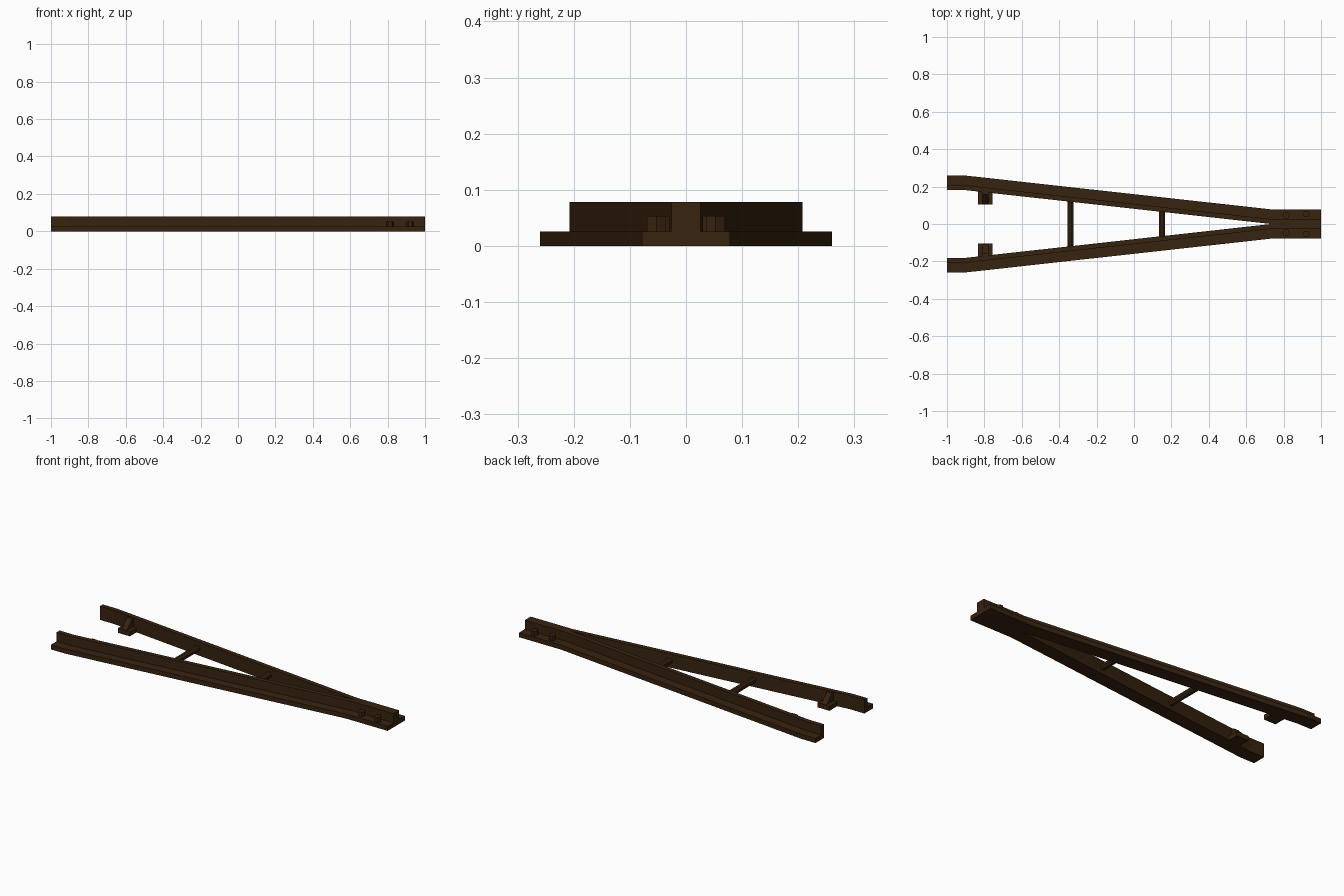
import bpy, bmesh, math

if "Cube" in bpy.data.objects:
    bpy.data.objects.remove(bpy.data.objects["Cube"])

# Single dark brown colour
brown = bpy.data.materials.new("dark_brown_iron")
brown.diffuse_color = (0.038, 0.017, 0.0052, 1)
brown.use_nodes = True
brown.node_tree.nodes["Principled BSDF"].inputs["Base Color"].default_value = brown.diffuse_color


def make_object(name, bm):
    bmesh.ops.recalc_face_normals(bm, faces=bm.faces)
    mesh = bpy.data.meshes.new(name)
    bm.to_mesh(mesh)
    bm.free()
    mesh.materials.append(brown)
    ob = bpy.data.objects.new(name, mesh)
    bpy.context.collection.objects.link(ob)
    return ob


def loft(name, rings):
    """Skin a list of closed rings and cap both ends."""
    bm = bmesh.new()
    rows = [[bm.verts.new(p) for p in ring] for ring in rings]
    n = len(rows[0])
    for a, b in zip(rows, rows[1:]):
        for i in range(n):
            j = (i + 1) % n
            bm.faces.new((a[i], a[j], b[j], b[i]))
    bm.faces.new(rows[0])
    bm.faces.new(rows[-1])
    return make_object(name, bm)


FLANGE, TOP = 0.026, 0.078
# L-shaped angle iron section (offset from inner face, height)
section = [(0, 0), (0.078, 0), (0.078, FLANGE), (0.026, FLANGE), (0.026, TOP), (0, TOP)]
# Inner edge of each rail: (x, y)
path = [(-1, 0.182), (-0.91, 0.182), (0.735, 0), (1, 0)]


def inner_y(x):
    return 0.182 * (0.735 - x) / (0.735 + 0.91)


for side, s in (("left", 1), ("right", -1)):
    # Side rail
    loft(side + "_rail", [[(x, s * (y + dy), z) for dy, z in section] for x, y in path])

    # Inner bracket: base plate with a sloped gusset
    yb = inner_y(-0.795) + 0.01
    def slab(name, x0, x1, prof):
        loft(name, [[(x, s * y, z) for y, z in prof] for x in (x0, x1)])
    slab(side + "_bracket_plate", -0.833, -0.757,
         [(0.105, 0), (yb, 0), (yb, FLANGE), (0.105, FLANGE)])
    slab(side + "_bracket_gusset", -0.811, -0.779,
         [(0.108, FLANGE - 0.002), (yb, FLANGE - 0.002), (yb, 0.074), (yb - 0.022, 0.074)])

    # Hexagonal bolt heads on the joined end
    for i, (bx, by) in enumerate(((0.813, 0.046), (0.92, 0.053))):
        loft(f"{side}_bolt_{i + 1}",
             [[(bx + 0.019 * math.cos(k * math.pi / 3),
                s * by + 0.019 * math.sin(k * math.pi / 3), z) for k in range(6)]
              for z in (FLANGE - 0.002, 0.053)])

# Round cross bars between the rails
for i, x in enumerate((-0.34, 0.15)):
    w = inner_y(x) + 0.008
    loft(f"cross_bar_{i + 1}",
         [[(x + 0.018 * math.cos(k * math.pi / 4 + math.pi / 8), y,
            0.039 + 0.018 * math.sin(k * math.pi / 4 + math.pi / 8)) for k in range(8)]
          for y in (-w, w)])
